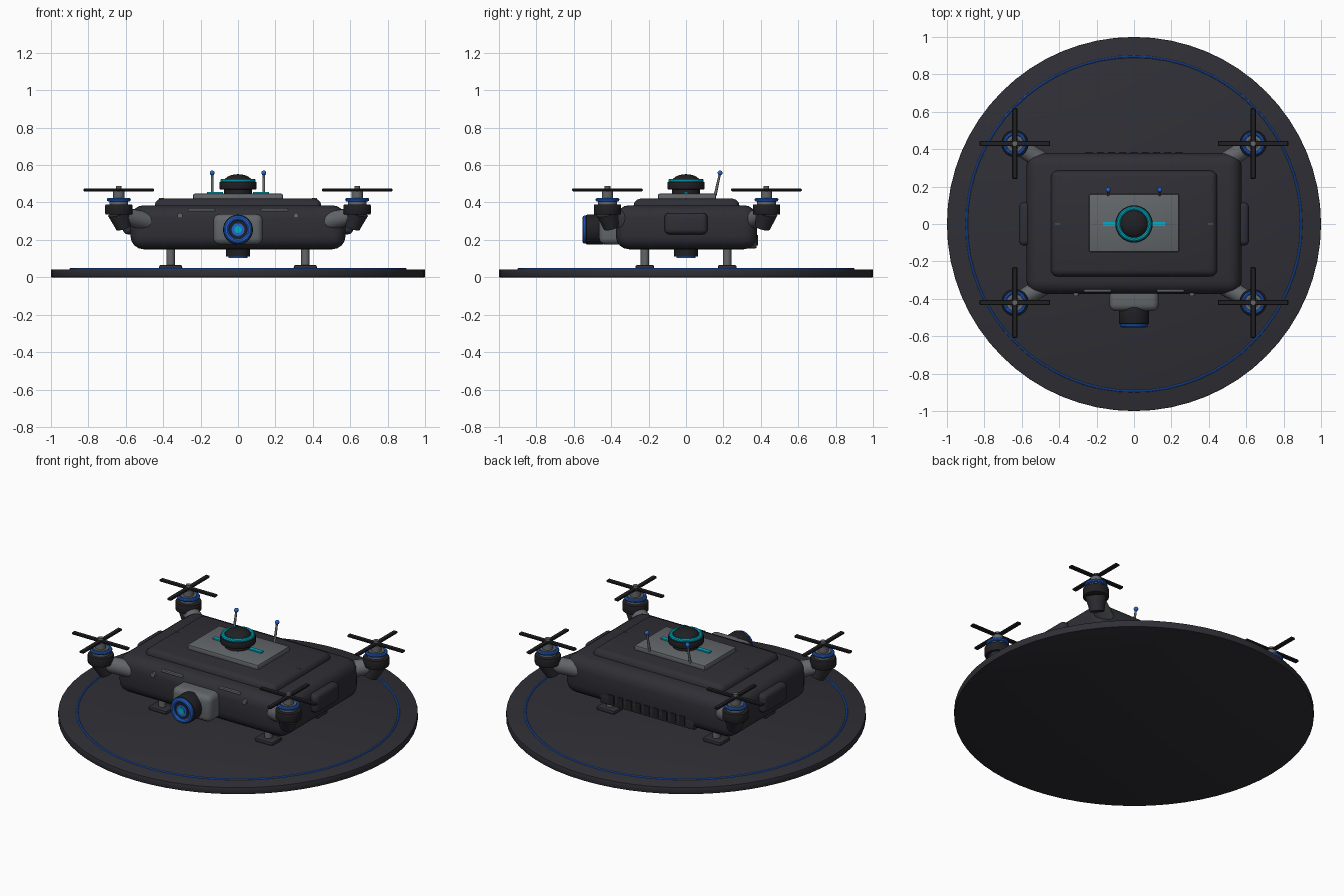
import bpy, math
from mathutils import Vector

if "Cube" in bpy.data.objects:
    bpy.data.objects.remove(bpy.data.objects["Cube"])


def material(name, rgb):
    m = bpy.data.materials.new(name)
    m.diffuse_color = (*rgb, 1)
    m.use_nodes = True
    m.node_tree.nodes["Principled BSDF"].inputs["Base Color"].default_value = m.diffuse_color
    return m


DARK = material("charcoal", (0.028, 0.028, 0.036))
BLACK = material("black", (0.015, 0.015, 0.018))
GREY = material("grey", (0.125, 0.135, 0.145))
BLUE = material("blue", (0.018, 0.13, 0.65))
CYAN = material("cyan", (0.0, 0.42, 0.55))


def finish(name, mat, bevel=0, segments=3):
    ob = bpy.context.object
    ob.name = name
    ob.data.materials.append(mat)
    if bevel:
        b = ob.modifiers.new("bevel", "BEVEL")
        b.width, b.segments = bevel, segments
        b.limit_method = 'ANGLE'
        bpy.ops.object.modifier_apply(modifier="bevel")
    bpy.ops.object.shade_smooth_by_angle(angle=math.radians(35))
    return ob


def box(name, lo, hi, mat, bevel=0, segments=3):
    lo, hi = Vector(lo), Vector(hi)
    bpy.ops.mesh.primitive_cube_add(size=1, location=(lo + hi) / 2)
    bpy.context.object.scale = hi - lo
    bpy.ops.object.transform_apply(location=False, rotation=False, scale=True)
    return finish(name, mat, bevel, segments)


def rod(name, a, b, r1, mat, r2=None, sides=32, bevel=0):
    a, b = Vector(a), Vector(b)
    bpy.ops.mesh.primitive_cone_add(
        vertices=sides, radius1=r1, radius2=r1 if r2 is None else r2,
        depth=(b - a).length, location=(a + b) / 2,
        rotation=(b - a).to_track_quat('Z', 'Y').to_euler())
    return finish(name, mat, bevel, 2)


def ball(name, at, r, mat, squash=1):
    bpy.ops.mesh.primitive_uv_sphere_add(segments=28, ring_count=14, radius=r, location=at)
    bpy.context.object.scale.z = squash
    return finish(name, mat)


def ring(name, at, major, minor, mat, rot=(0, 0, 0), segments=48):
    bpy.ops.mesh.primitive_torus_add(major_radius=major, minor_radius=minor, location=at,
                                     rotation=rot, major_segments=segments, minor_segments=10)
    return finish(name, mat)


# Landing pad
rod("landing_pad", (0, 0, 0), (0, 0, 0.042), 1.0, DARK, sides=64, bevel=0.004)
ring("pad_ring", (0, 0, 0.043), 0.895, 0.006, BLUE, segments=64)

# Body, top deck and equipment plate
box("body", (-0.575, -0.375, 0.15), (0.575, 0.38, 0.385), DARK, 0.07, 4)
box("top_deck", (-0.445, -0.28, 0.35), (0.445, 0.285, 0.42), DARK, 0.035, 3)
box("top_plate", (-0.24, -0.15, 0.41), (0.24, 0.16, 0.447), GREY, 0.008, 2)

# Rear panel with vent slats
box("rear_panel", (-0.32, 0.33, 0.155), (0.32, 0.378, 0.24), DARK, 0.008, 2)
for i in range(9):
    x = -0.24 + i * 0.06
    box("rear_slat", (x - 0.018, 0.37, 0.17), (x + 0.018, 0.384, 0.225), BLACK)

# Sensor dome on the top plate
rod("dome_pedestal", (0, 0, 0.44), (0, 0, 0.48), 0.075, BLACK)
rod("dome_base", (0, 0, 0.47), (0, 0, 0.51), 0.1, BLACK, bevel=0.006)
ring("dome_ring", (0, 0, 0.515), 0.083, 0.012, CYAN)
ball("dome", (0, 0, 0.51), 0.075, BLACK, 0.55)

# Front camera
box("camera_housing", (-0.132, -0.465, 0.175), (0.132, -0.33, 0.338), GREY, 0.035, 4)
rod("camera_barrel", (0, -0.44, 0.255), (0, -0.535, 0.255), 0.08, BLACK, bevel=0.006)
ring("camera_ring", (0, -0.54, 0.255), 0.062, 0.014, BLUE, (math.pi / 2, 0, 0))
rod("camera_lens", (0, -0.53, 0.255), (0, -0.542, 0.255), 0.055, BLACK)
rod("lens_iris", (0, -0.54, 0.255), (0, -0.546, 0.255), 0.034, BLUE)
rod("lens_centre", (0, -0.544, 0.255), (0, -0.55, 0.255), 0.019, CYAN)

# Belly sensor
rod("belly_sensor", (0, 0, 0.11), (0, 0, 0.16), 0.064, BLACK)
rod("belly_lens", (0, 0, 0.104), (0, 0, 0.111), 0.052, BLUE)

for sx in (-1, 1):
    # Side pods, plate lights, antennas and front trim
    x0, x1 = sorted((sx * 0.55, sx * 0.615))
    box("side_pod", (x0, -0.115, 0.23), (x1, 0.115, 0.345), DARK, 0.026, 4)
    x0, x1 = sorted((sx * 0.08, sx * 0.165))
    box("plate_light", (x0, -0.012, 0.445), (x1, 0.012, 0.455), CYAN)
    x0, x1 = sorted((sx * 0.395, sx * 0.422))
    box("deck_mark", (x0, -0.003, 0.415), (x1, 0.003, 0.423), GREY)
    tip = (sx * 0.138, 0.182, 0.558)
    rod("antenna", (sx * 0.138, 0.155, 0.435), tip, 0.008, GREY, 0.006, sides=12)
    ball("antenna_tip", tip, 0.013, BLUE)
    x0, x1 = sorted((sx * 0.122, sx * 0.268))
    box("front_trim", (x0, -0.364, 0.353), (x1, -0.335, 0.367), GREY, 0.004, 2)
    rod("front_knob", (sx * 0.31, -0.36, 0.33), (sx * 0.31, -0.385, 0.33), 0.014, GREY, sides=16)

    for sy in (-1, 1):
        # Landing legs
        lx, ly = sx * 0.36, sy * 0.22
        rod("leg", (lx, ly, 0.055), (lx, ly, 0.17), 0.022, GREY, sides=20)
        box("foot", (lx - 0.062, ly - 0.05, 0.042), (lx + 0.062, ly + 0.05, 0.066), DARK, 0.01, 2)

        # Arm, joint and motor
        mx, my = sx * 0.637, 0.43 if sy > 0 else -0.42
        rod("arm", (sx * 0.49, sy * 0.335, 0.30), (mx, my, 0.335), 0.05, GREY, 0.044, sides=24)
        rod("motor_cup", (mx - sx * 0.025, my - sy * 0.02, 0.265), (mx, my, 0.345), 0.04, DARK, 0.06)
        rod("motor", (mx, my, 0.335), (mx, my, 0.39), 0.073, BLACK, bevel=0.006)
        rod("motor_neck", (mx, my, 0.385), (mx, my, 0.41), 0.05, GREY)
        ring("motor_ring", (mx, my, 0.415), 0.054, 0.01, BLUE)
        rod("motor_cap", (mx, my, 0.405), (mx, my, 0.425), 0.045, GREY)
        rod("shaft", (mx, my, 0.42), (mx, my, 0.462), 0.03, GREY, sides=24)

        # Crossed propeller blades and hub
        box("blade", (mx - 0.189, my - 0.014, 0.46), (mx + 0.189, my + 0.014, 0.474), BLACK, 0.004, 1)
        box("blade", (mx - 0.014, my - 0.189, 0.46), (mx + 0.014, my + 0.189, 0.474), BLACK, 0.004, 1)
        rod("hub", (mx, my, 0.455), (mx, my, 0.487), 0.015, GREY, sides=20)
